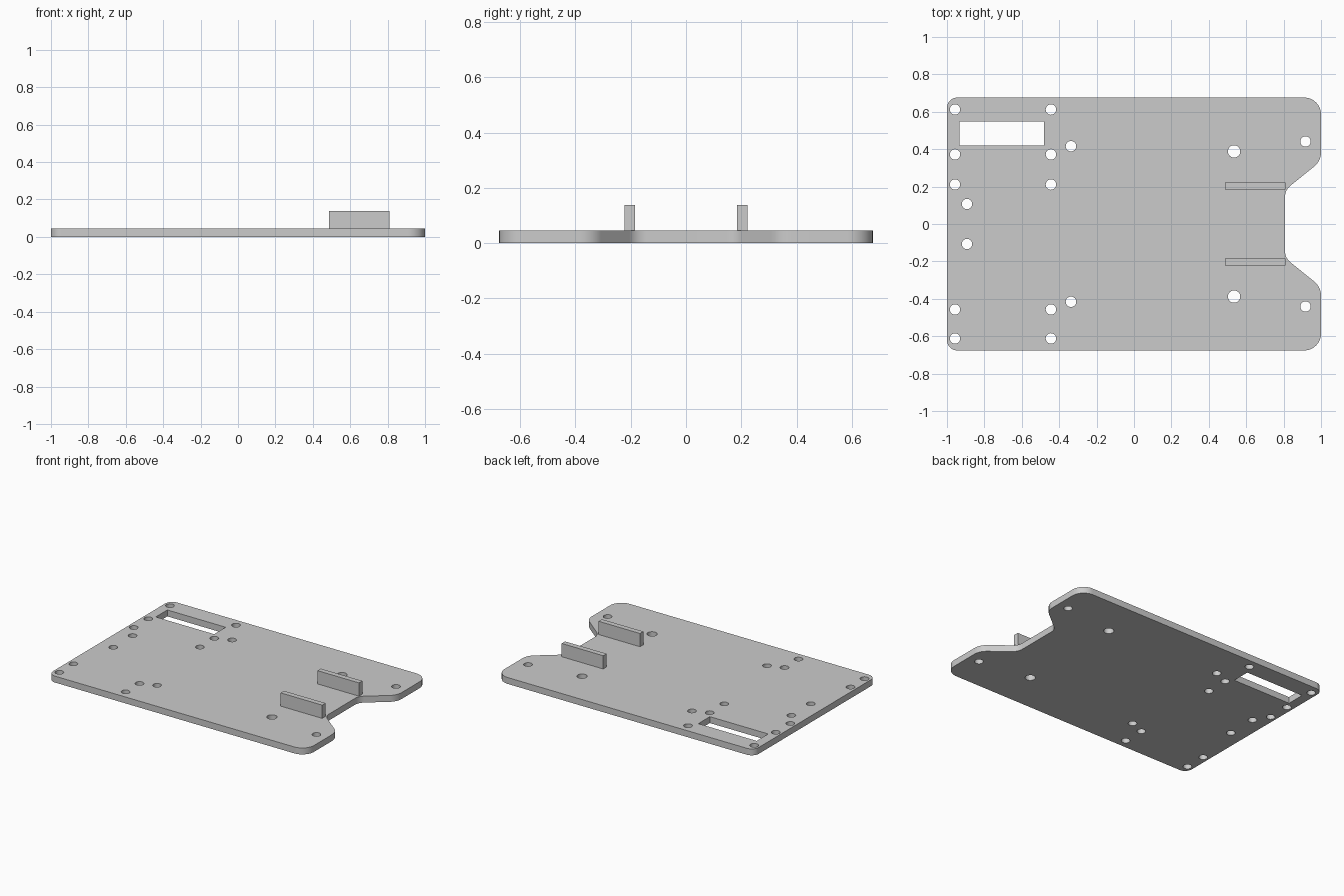
import bpy
import bmesh
from math import cos, sin, tan, tau
from mathutils import Vector

if "Cube" in bpy.data.objects:
    bpy.data.objects.remove(bpy.data.objects["Cube"])

THICK = 0.045
FIN_TOP = 0.138
HALF_Y = 0.676

grey = bpy.data.materials.new("plain grey")
grey.use_nodes = True
colour = (0.6, 0.6, 0.6, 1)
grey.diffuse_color = colour
grey.node_tree.nodes["Principled BSDF"].inputs["Base Color"].default_value = colour


def rounded(corners, steps=10):
    """Outline through (x, y, radius) corners, each replaced by a tangent arc."""
    pts = []
    for i, (x, y, r) in enumerate(corners):
        p = Vector((x, y))
        a = (Vector(corners[i - 1][:2]) - p).normalized()
        b = (Vector(corners[(i + 1) % len(corners)][:2]) - p).normalized()
        half = a.angle(b) / 2
        centre = p + (a + b).normalized() * r / sin(half)
        start = p + a * r / tan(half) - centre
        end = p + b * r / tan(half) - centre
        for k in range(steps + 1):
            arm = start.lerp(end, k / steps).normalized()
            pts.append(centre + arm * r)
    return pts


def circle(x, y, r, n=32):
    return [Vector((x + r * cos(tau * i / n), y + r * sin(tau * i / n))) for i in range(n)]


# Outline of the plate: one half listed, the other mirrored in y
upper = [(-1, HALF_Y, 0.055), (1, HALF_Y, 0.09), (1, 0.337, 0.1), (0.807, 0.181, 0.08)]
outline = rounded(upper + [(x, -y, r) for x, y, r in reversed(upper)])

# Screw holes and the rectangular slot
small, large = 0.028, 0.033
holes = [circle(x, y, small) for x in (-0.957, -0.444) for y in (0.612, 0.372, 0.211, -0.457, -0.612)]
for s in (1, -1):
    holes += [circle(-0.893, s * 0.107, small), circle(-0.337, s * 0.416, small),
              circle(0.535, s * 0.388, large), circle(0.917, s * 0.441, small)]
x0, x1, y0, y1 = -0.933, -0.48, 0.421, 0.549
holes.append([Vector(p) for p in ((x0, y0), (x1, y0), (x1, y1), (x0, y1))])

# Plate: filled flat profile with openings, extruded to thickness
curve = bpy.data.curves.new("plate_profile", "CURVE")
curve.dimensions = "2D"
curve.fill_mode = "BOTH"
curve.extrude = THICK / 2
for loop in [outline] + holes:
    spline = curve.splines.new("POLY")
    spline.points.add(len(loop) - 1)
    for point, p in zip(spline.points, loop):
        point.co = (p.x, p.y, 0, 1)
    spline.use_cyclic_u = True
profile = bpy.data.objects.new("plate_profile", curve)
bpy.context.collection.objects.link(profile)
bpy.context.view_layer.update()
mesh = bpy.data.meshes.new_from_object(profile.evaluated_get(bpy.context.evaluated_depsgraph_get()))
bpy.data.objects.remove(profile)

bm = bmesh.new()
bm.from_mesh(mesh)
bmesh.ops.remove_doubles(bm, verts=bm.verts, dist=1e-5)
bmesh.ops.translate(bm, verts=bm.verts, vec=(0, 0, THICK / 2))
bmesh.ops.recalc_face_normals(bm, faces=bm.faces)
bm.to_mesh(mesh)
bm.free()
mesh.name = "base_plate"
mesh.materials.clear()
mesh.materials.append(grey)
plate = bpy.data.objects.new("base_plate", mesh)
bpy.context.collection.objects.link(plate)
bpy.ops.object.select_all(action="DESELECT")
plate.select_set(True)
bpy.context.view_layer.objects.active = plate
bpy.ops.object.shade_smooth_by_angle(angle=0.6)

# Two upright fins beside the notch
for name, s in (("rear_fin", 1), ("front_fin", -1)):
    bpy.ops.mesh.primitive_cube_add(size=1, location=(0.648, s * 0.204, (THICK + FIN_TOP) / 2))
    fin = bpy.context.object
    fin.name = name
    fin.scale = (0.322, 0.037, FIN_TOP - THICK)
    bpy.ops.object.transform_apply(location=False, rotation=False, scale=True)
    fin.data.materials.append(grey)
